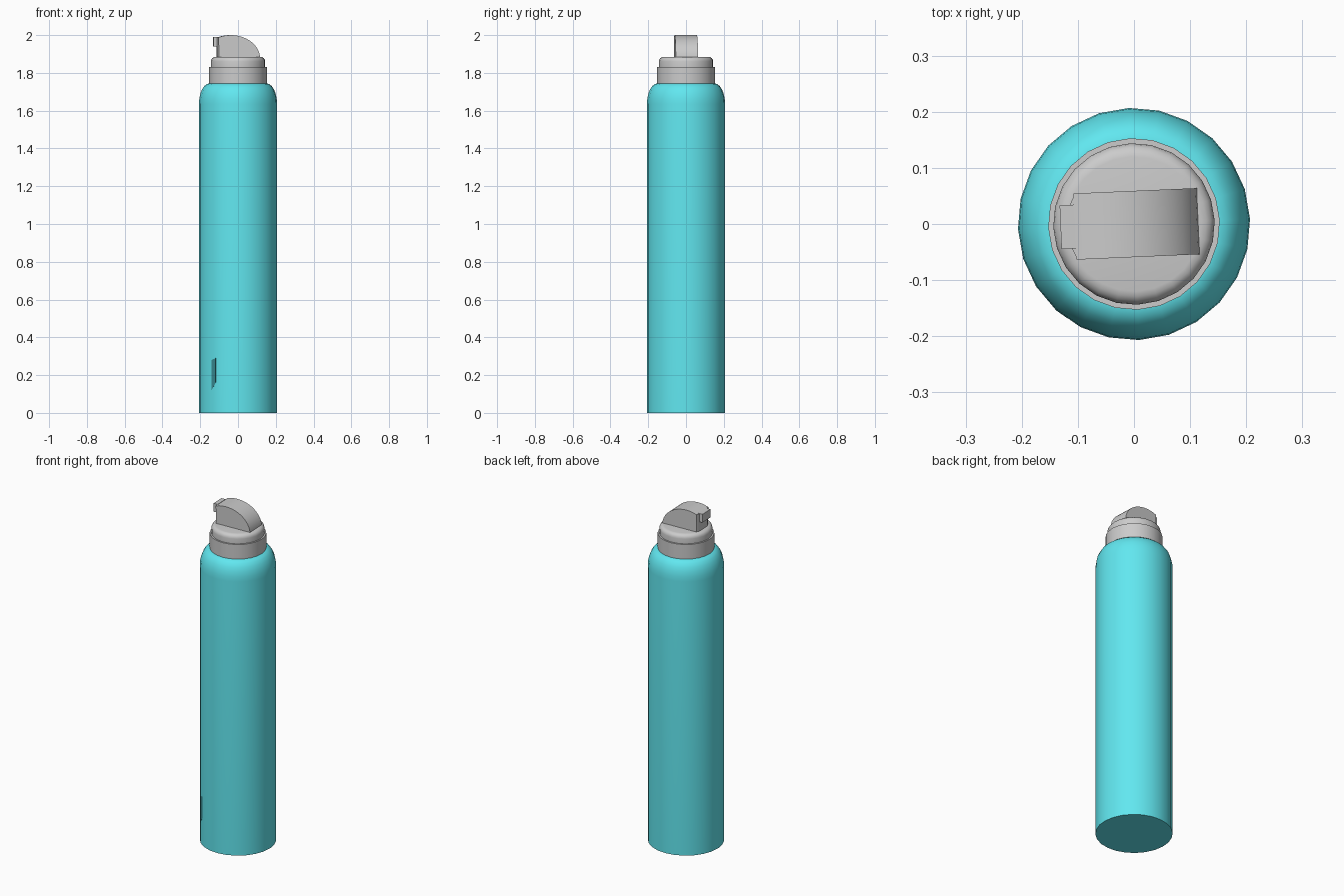
import bpy, bmesh, math
from mathutils import Matrix

if "Cube" in bpy.data.objects:
    bpy.data.objects.remove(bpy.data.objects["Cube"])

SIDES = 24
TWIST = math.radians(2.5)


def finish(name, bm, mat=None, angle=35):
    bmesh.ops.recalc_face_normals(bm, faces=bm.faces)
    bm.transform(Matrix.Rotation(TWIST, 4, 'Z'))
    me = bpy.data.meshes.new(name)
    bm.to_mesh(me)
    bm.free()
    ob = bpy.data.objects.new(name, me)
    bpy.context.collection.objects.link(ob)
    if mat:
        me.materials.append(mat)
    bpy.ops.object.select_all(action='DESELECT')
    ob.select_set(True)
    bpy.context.view_layer.objects.active = ob
    bpy.ops.object.shade_smooth_by_angle(angle=math.radians(angle))
    return ob


def lathe(name, profile, mat=None):
    """Revolve (radius, z) points and cap both ends."""
    bm = bmesh.new()
    rings = [[bm.verts.new((r * math.cos(a), r * math.sin(a), z))
              for a in (2 * math.pi * i / SIDES for i in range(SIDES))]
             for r, z in profile]
    for lo, hi in zip(rings, rings[1:]):
        for i in range(SIDES):
            j = (i + 1) % SIDES
            bm.faces.new((lo[i], lo[j], hi[j], hi[i]))
    bm.faces.new(rings[0])
    bm.faces.new(rings[-1])
    return finish(name, bm, mat)


def prism(name, outline, offset, mat=None):
    """Extrude a closed outline of 3D points by an offset vector."""
    bm = bmesh.new()
    face = bm.faces.new([bm.verts.new(p) for p in outline])
    ext = bmesh.ops.extrude_face_region(bm, geom=[face])
    verts = [g for g in ext['geom'] if isinstance(g, bmesh.types.BMVert)]
    bmesh.ops.translate(bm, verts=verts, vec=offset)
    return finish(name, bm, mat)


teal = bpy.data.materials.new("teal_paint")
teal.diffuse_color = (0.12, 0.80, 0.87, 1)
teal.use_nodes = True
teal.node_tree.nodes["Principled BSDF"].inputs["Base Color"].default_value = teal.diffuse_color
dark_teal = bpy.data.materials.new("dark_teal_paint")
dark_teal.diffuse_color = (0.04, 0.25, 0.28, 1)
dark_teal.use_nodes = True
dark_teal.node_tree.nodes["Principled BSDF"].inputs["Base Color"].default_value = dark_teal.diffuse_color

# Can body with rounded shoulder
shoulder = [(0.150 + 0.057 * math.cos(t), 1.635 + 0.11 * math.sin(t))
            for t in (math.radians(15 * k) for k in range(7))]
lathe("can_body", [(0.207, 0)] + shoulder, teal)

# Collar and the stepped, rounded ring above it
lathe("collar", [(0.153, 1.745), (0.153, 1.832)])
ring = [(0.120 + 0.024 * math.cos(t), 1.861 + 0.024 * math.sin(t))
        for t in (math.radians(22.5 * k) for k in range(5))]
lathe("collar_ring", [(0.144, 1.83)] + ring)

# Push button: domed side profile, foot sunk into the ring
H = 0.059
dome = [(-0.04 + 0.155 * math.sin(t), 1.875 + 0.125 * math.cos(t))
        for t in (math.radians(a) for a in range(-25, 91, 8))]
outline = [(-0.103, 1.875)] + dome + [(0.115, 1.875)]
prism("push_button", [(x, -H, z) for x, z in outline], (0, 2 * H, 0))

# Tapered button front and the spray tip
prism("button_front", [(-0.103, -H, 1.885), (-0.103, H, 1.885),
                       (-0.112, 0.04, 1.885), (-0.112, -0.04, 1.885)],
      (0, 0, 0.102))
prism("spray_tip", [(-0.105, -0.039, 1.94), (-0.105, 0.039, 1.94),
                    (-0.131, 0.039, 1.94), (-0.131, -0.039, 1.94)],
      (0, 0, 0.05))

# Small upright mark lying on one body facet
a0, a1 = math.radians(225), math.radians(240)
edge = [(0.2075 * math.cos(a), 0.2075 * math.sin(a)) for a in (a0, a1)]
(px, py), (qx, qy) = edge
mx, my = px + 0.5 * (qx - px), py + 0.5 * (qy - py)
prism("body_mark", [(px, py, 0.12), (mx, my, 0.16),
                    (mx, my, 0.29), (px, py, 0.28)],
      (0.003, 0.005, 0), dark_teal)
